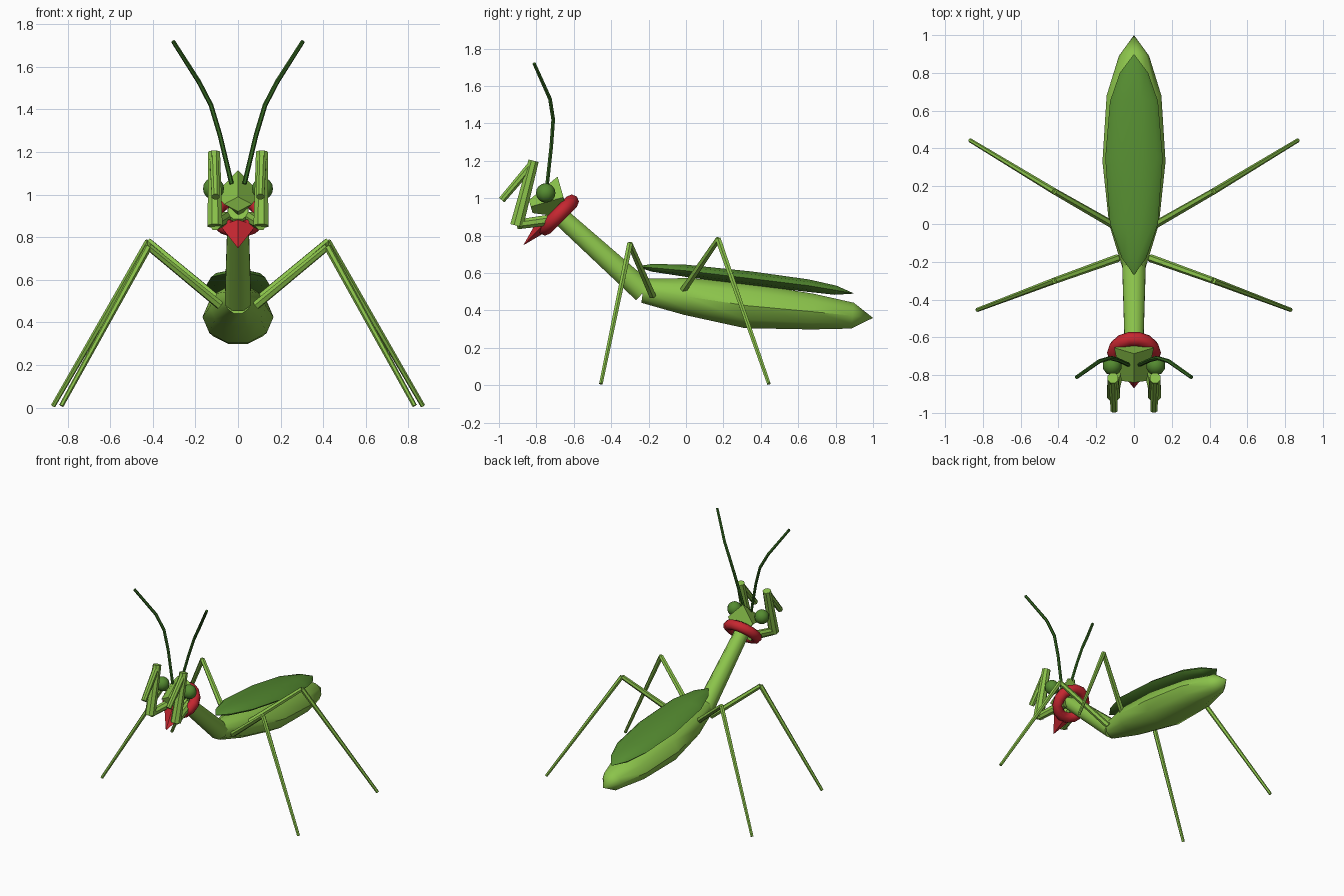
import bpy, bmesh, math
from mathutils import Vector

if "Cube" in bpy.data.objects:
    bpy.data.objects.remove(bpy.data.objects["Cube"])


def mat(name, rgb):
    m = bpy.data.materials.new(name)
    m.diffuse_color = (*rgb, 1)
    m.use_nodes = True
    m.node_tree.nodes["Principled BSDF"].inputs["Base Color"].default_value = m.diffuse_color
    return m


LIGHT = mat("light_green", (0.26, 0.55, 0.07))
DARK = mat("dark_green", (0.09, 0.26, 0.03))
DEEP = mat("deep_green", (0.035, 0.14, 0.015))
RED = mat("red", (0.56, 0.02, 0.03))


def finish(bm, name, material, smooth=None):
    bmesh.ops.remove_doubles(bm, verts=bm.verts, dist=1e-4)
    bmesh.ops.recalc_face_normals(bm, faces=bm.faces)
    me = bpy.data.meshes.new(name)
    bm.to_mesh(me)
    bm.free()
    me.materials.append(material)
    ob = bpy.data.objects.new(name, me)
    bpy.context.collection.objects.link(ob)
    if smooth:
        bpy.ops.object.select_all(action='DESELECT')
        ob.select_set(True)
        bpy.context.view_layer.objects.active = ob
        bpy.ops.object.shade_smooth_by_angle(angle=math.radians(smooth))
    return ob


def loft(name, path, radii, material, sides=8, phase=0.0, smooth=None):
    """Skin elliptical rings (side radius, up radius) along a path."""
    pts = [Vector(p) for p in path]
    bm = bmesh.new()
    rings = []
    for i, p in enumerate(pts):
        t = (pts[min(i + 1, len(pts) - 1)] - pts[max(i - 1, 0)]).normalized()
        up = t.cross(Vector((1, 0, 0))).normalized()
        side = up.cross(t)
        r = radii[i]
        ru, rv = r if isinstance(r, tuple) else (r, r)
        angles = [2 * math.pi * (k + phase) / sides for k in range(sides)]
        rings.append([bm.verts.new(p + side * ru * math.cos(a) + up * rv * math.sin(a))
                      for a in angles])
    for a, b in zip(rings, rings[1:]):
        for k in range(sides):
            n = (k + 1) % sides
            bm.faces.new((a[k], a[n], b[n], b[k]))
    bm.faces.new(rings[0])
    bm.faces.new(rings[-1])
    return finish(bm, name, material, smooth)


# Abdomen, folded wings and long thorax
loft("abdomen",
     [(0, -.23, .505), (0, 0, .475), (0, .33, .425), (0, .68, .393), (0, .89, .372), (0, 1, .36)],
     [(.062, .068), (.132, .104), (.167, .127), (.145, .1), (.08, .073), (0, 0)],
     LIGHT, 10, smooth=40)
loft("wings",
     [(0, -.27, .635), (0, -.18, .628), (0, 0, .612), (0, .35, .57), (0, .65, .533),
      (0, .8, .508), (0, .9, .49)],
     [(0, 0), (.065, .022), (.127, .034), (.152, .04), (.127, .035), (.075, .026), (0, 0)],
     DARK, 10, smooth=40)
loft("thorax", [(0, -.225, .5), (0, -.69, .92)], [.067, .052], LIGHT, 8, .5, smooth=50)

# Wedge head with round eyes
loft("head", [(0, -.655, 1.005), (0, -.83, .955)], [(.105, .115), (.066, .036)], LIGHT, 4)
for s, label in ((-1, "left"), (1, "right")):
    bm = bmesh.new()
    bmesh.ops.create_uvsphere(bm, u_segments=10, v_segments=8, radius=.052)
    bmesh.ops.translate(bm, verts=bm.verts, vec=(s * .115, -.75, 1.028))
    finish(bm, label + "_eye", DARK, 50)

    # Antenna
    loft(label + "_antenna",
         [(s * .03, -.745, 1.05), (s * .085, -.72, 1.28), (s * .127, -.71, 1.42),
          (s * .184, -.727, 1.53), (s * .305, -.812, 1.72)],
         [.011, .011, .011, .011, .01], DEEP, 6)

    # Folded grasping arm
    shoulder, elbow = (s * .06, -.68, .89), (s * .108, -.9, .86)
    loft(label + "_arm_base", [shoulder, elbow], [.032, .028], LIGHT, 8, .5)
    loft(label + "_upper_arm", [(s * .108, -.905, .853), (s * .112, -.815, 1.2)],
         [.038, .03], LIGHT, 8, .5)
    loft(label + "_forearm", [(s * .112, -.815, 1.19), (s * .105, -.985, .99)],
         [.024, .02], LIGHT, 8, .5)

    # Walking legs
    for part, hip, knee, foot in (
            ("middle", (.085, -.18, .48), (.42, -.3, .755), (.83, -.455, .008)),
            ("rear", (.085, -.02, .5), (.42, .172, .78), (.868, .443, .008))):
        h, k, f = [(s * p[0], p[1], p[2]) for p in (hip, knee, foot)]
        loft(f"{label}_{part}_thigh", [h, k], [.021, .017], LIGHT, 6)
        loft(f"{label}_{part}_shin", [k, f], [.017, .011], LIGHT, 6)

# Red neck scarf ring and its pointed tail
bpy.ops.mesh.primitive_torus_add(major_segments=14, minor_segments=8, major_radius=.105,
                                 minor_radius=.038, location=(0, -.682, .91),
                                 rotation=(math.radians(45), 0, 0))
scarf = bpy.context.object
scarf.name = "scarf_ring"
scarf.data.materials.append(RED)
bpy.ops.object.shade_smooth_by_angle(angle=math.radians(50))
loft("scarf_tail", [(0, -.765, .855), (0, -.87, .748)], [(.085, .04), (0, 0)], RED, 4)
